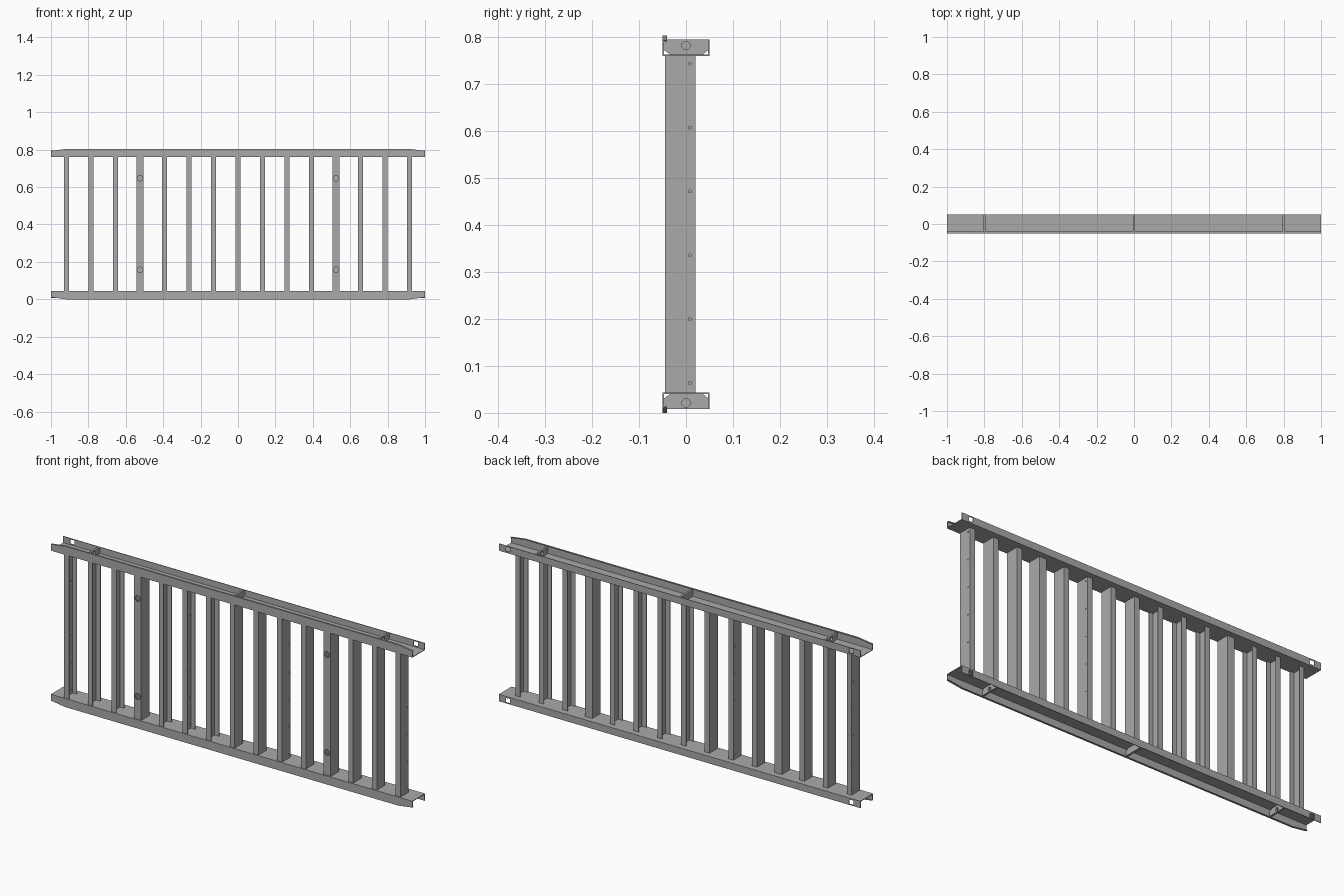
import bpy, bmesh, math
from mathutils import Vector, Matrix

if "Cube" in bpy.data.objects:
    bpy.data.objects.remove(bpy.data.objects["Cube"])

T = 0.003          # sheet thickness
MID = 0.402        # half of the overall height
WEB = 0.359        # rail web distance from mid height
X, Y, Z = Vector((1, 0, 0)), Vector((0, 1, 0)), Vector((0, 0, 1))

# Dark grey steel
STEEL = bpy.data.materials.new("steel")
STEEL.diffuse_color = (0.4, 0.4, 0.4, 1)
STEEL.use_nodes = True
STEEL.node_tree.nodes["Principled BSDF"].inputs["Base Color"].default_value = STEEL.diffuse_color


def rect(u0, v0, u1, v1):
    return [(u0, v0), (u1, v0), (u1, v1), (u0, v1)]


def circle(u, v, r, n=20):
    return [(u + r * math.cos(2 * math.pi * i / n), v + r * math.sin(2 * math.pi * i / n))
            for i in range(n)]


def sheet(loops, thick, centre, u, v):
    """Filled outline with holes, extruded about its mid plane, placed on axes u, v."""
    cu = bpy.data.curves.new("outline", 'CURVE')
    cu.dimensions, cu.fill_mode, cu.extrude = '2D', 'BOTH', thick / 2
    for loop in loops:
        sp = cu.splines.new('POLY')
        sp.points.add(len(loop) - 1)
        for p, (a, b) in zip(sp.points, loop):
            p.co = (a, b, 0, 1)
        sp.use_cyclic_u = True
    tmp = bpy.data.objects.new("outline", cu)
    me = bpy.data.meshes.new_from_object(tmp)
    bpy.data.objects.remove(tmp)
    bpy.data.curves.remove(cu)
    m = Matrix((u, v, u.cross(v))).transposed().to_4x4()
    m.translation = Vector(centre)
    me.transform(m)
    return me


def part(name, meshes):
    """Join sheets into one object."""
    bm = bmesh.new()
    for me in meshes:
        b = bmesh.new()
        b.from_mesh(me)
        bmesh.ops.remove_doubles(b, verts=b.verts, dist=1e-5)
        bmesh.ops.recalc_face_normals(b, faces=b.faces)
        b.to_mesh(me)
        b.free()
        bm.from_mesh(me)
        bpy.data.meshes.remove(me)
    out = bpy.data.meshes.new(name)
    bm.to_mesh(out)
    bm.free()
    out.materials.append(STEEL)
    for p in out.polygons:
        p.use_smooth = False
        p.material_index = 0
    bpy.context.collection.objects.link(bpy.data.objects.new(name, out))


# Top and bottom rails: outward-opening channels with tapered front flange
for label, s in (("top", 1), ("bottom", -1)):
    v = Z * s
    front = [(-1, WEB), (1, WEB), (1, 0.391), (0.92, MID), (-0.92, MID), (-1, 0.391)]
    hem = front[2:] + [(-1, 0.388), (-0.92, MID - T), (0.92, MID - T), (1, 0.388)]
    slots = [rect(x - 0.012, 0.367, x + 0.012, 0.389) for x in (-0.95, 0.95)]
    part(label + "_rail", [
        sheet([rect(-1, -0.05, 1, 0.05)], T, (0, 0, MID + s * (WEB + T / 2)), X, Y),
        sheet([front], T, (0, -0.05 + T / 2, MID), X, v),
        sheet([hem], 0.009, (0, -0.0455, MID), X, v),
        sheet([rect(-1, WEB, 1, 0.394)] + slots, T, (0, 0.05 - T / 2, MID), X, v),
    ])
    # Stiffener plates inside the channel, corners clipped near the web
    plate = [(-0.034, WEB + T), (0.036, WEB + T), (0.047, 0.371), (0.047, 0.394),
             (-0.047, 0.394), (-0.047, 0.371)]
    for i, x in enumerate((-0.8, 0, 0.8)):
        holes = [circle(0, 0.381, 0.009)] if x else []
        part(f"{label}_stiffener_{i}",
             [sheet([plate] + holes, 0.01, (x, 0, MID), Y, v)])

# Upright studs: C channels with the web outward, box tubes at the fourth from each end
Y0, Y1 = -0.045, 0.02
for i in range(-7, 8):
    x = i * 0.131
    side = -1 if i < 0 else 1
    box = abs(i) == 4
    w = 0.04 if box else 0.027
    face = rect(-w / 2, -WEB, w / 2, WEB)
    web = rect(Y0, -WEB, Y1, WEB)
    pins = [circle(0.008, -0.338 + k * 0.136, 0.003, 10) for k in range(6)] if abs(i) in (2, 7) else []
    ports = [circle(0, z, 0.015) for z in (-0.245, 0.245)] if box else []
    wx = side * (w - T) / 2
    pieces = [
        sheet([web] + pins, T, (x + wx, 0, MID), Y, Z),
        sheet([face] + ports, T, (x, Y0 + T / 2, MID), X, Z),
        sheet([face], T, (x, Y1 - T / 2, MID), X, Z),
    ]
    if box:
        pieces.append(sheet([web], T, (x - wx, 0, MID), Y, Z))
    part(f"{'box_post' if box else 'stud'}_{i + 7}", pieces)
